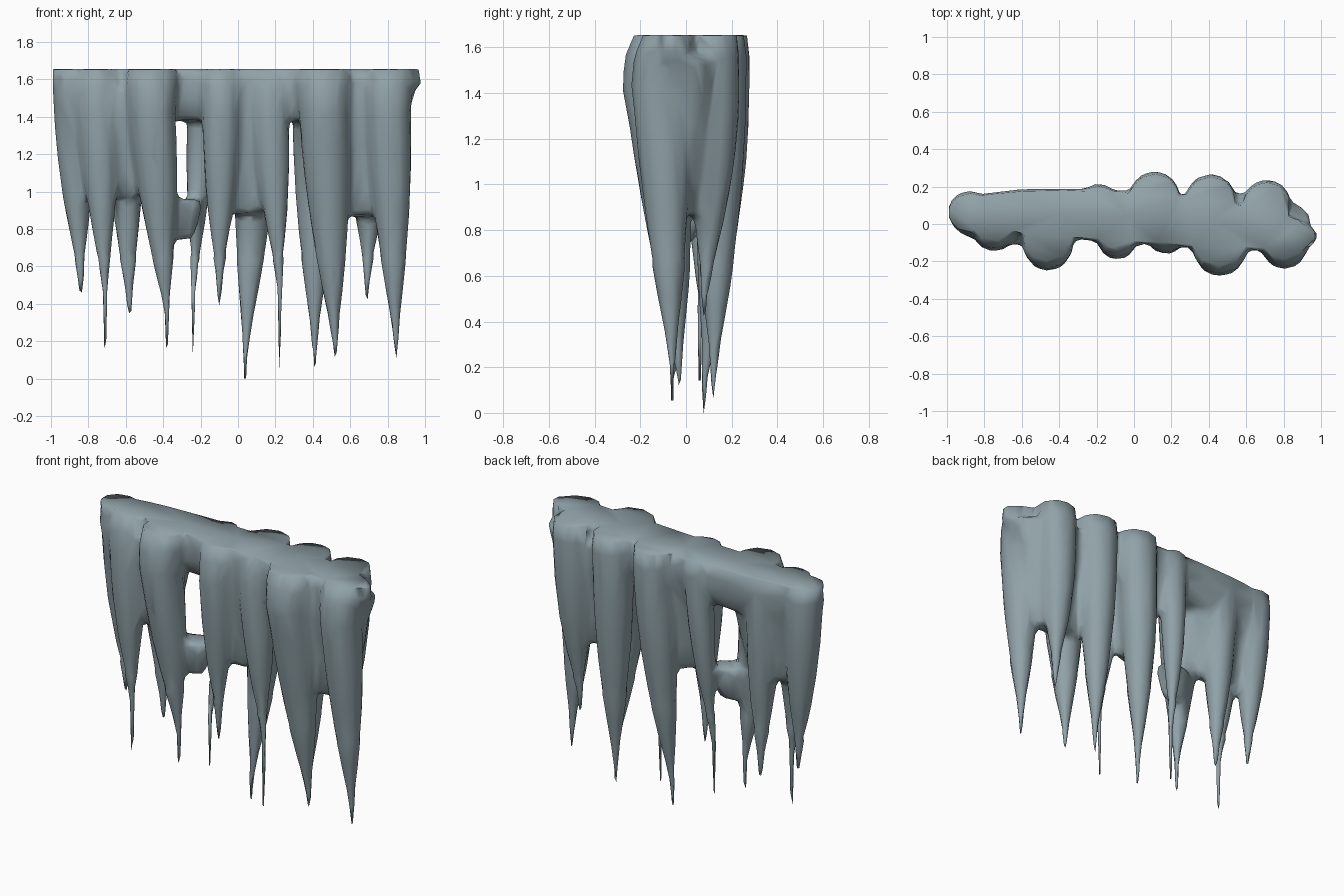
import bpy, bmesh, math

if "Cube" in bpy.data.objects:
    bpy.data.objects.remove(bpy.data.objects["Cube"])

TOP = 1.655
bm = bmesh.new()


def loft(rings, n=10, power=1.0):
    """Closed skin through oval rings given as (x, y, rx, ry, z)."""
    rows = []
    for x, y, rx, ry, z in rings:
        row = []
        for i in range(n):
            a = 2 * math.pi * (i + .5) / n
            c, s = math.cos(a), math.sin(a)
            row.append(bm.verts.new((x + rx * math.copysign(abs(c) ** power, c),
                                     y + ry * math.copysign(abs(s) ** power, s), z)))
        rows.append(row)
    faces = [bm.faces.new(rows[0]), bm.faces.new(rows[-1][::-1])]
    for a, b in zip(rows, rows[1:]):
        for i in range(n):
            j = (i + 1) % n
            faces.append(bm.faces.new((a[i], b[i], b[j], a[j])))
    bmesh.ops.recalc_face_normals(bm, faces=faces)
    return [v for row in rows for v in row]


def icicle(x, y, r, tip_x, tip_y, neck_z, tip_z):
    """Bulging stem that narrows to the neck, then a needle to the tip."""
    front = y < 0
    bend = .7 if front else 1.7
    rings = [(x, y + (.05 if front else -.01), r * 1.05, r * .95, TOP),
             (x, y + (.015 if front else 0), r * 1.08, r, 1.57)]
    start = 1.43
    for k in range(9):
        s = k / 8
        rad = max(r * (1 - s ** 1.9), .013)
        rings.append((x + (tip_x - x) * s, y + (tip_y - y) * s ** bend, rad, rad,
                      start + (neck_z - start) * s))
    rings.append((tip_x, tip_y, .007, .007, tip_z))
    loft(rings)


def web(x0, x1, y, depth, z0, z1, flare=0):
    """Thin sheet of ice between neighbours, flared on top, narrowing downwards."""
    x, rx = (x0 + x1) / 2, (x1 - x0) / 2
    rings = [(x, y, rx * (1 - .4 * t * t), depth * (1 - .5 * t), z0 + (z1 - z0) * t)
             for t in (0, .35, .7, 1)]
    if flare:
        rings = [(x, y, rx + flare, depth, z0 + .1),
                 (x, y, rx + flare * .7, depth, z0 + .03)] + rings[:]
        rings[2] = (x, y, rx, depth, z0 - .08)
    loft(rings, 16)


# top slab, slightly skewed, flaring to the upper rim
for v in loft([(0, 0, .97, .13, TOP), (0, 0, .995, .14, 1.58),
               (-.02, 0, .93, .135, 1.49), (-.03, 0, .88, .09, 1.38)], 28, .85):
    x = v.co.x
    v.co.y += .035 * (1 - x * x) - .07 * x

# icicles left to right: top x, y, radius; tip x, y; neck height, tip height
for row in [
    (-.88, .07, .11, -.84, .07, .5, .46), (-.75, -.04, .11, -.71, -.05, .45, .14),
    (-.61, .08, .11, -.58, .08, .38, .35), (-.46, -.125, .13, -.38, -.05, .34, .15),
    (-.19, .135, .085, -.24, .06, .46, .14), (-.09, -.09, .105, -.1, -.05, .46, .39),
    (.11, .16, .125, .038, .08, .13, 0), (.17, -.06, .105, .223, -.06, .48, .05),
    (.41, .145, .125, .41, .12, .16, .06), (.46, -.145, .14, .52, -.03, .18, .12),
    (.71, .12, .12, .69, .08, .5, .42), (.805, -.12, .125, .845, -.06, .2, .11),
]:
    icicle(*row)

# webs: left group, middle group, right group, bridge behind the arch
for row in [(-.93, -.36, .02, .13, 1.46, .98, .06), (-.15, .22, .03, .13, 1.46, .88, .09),
            (.34, .9, .01, .15, 1.46, .87, .06), (-.43, -.19, .0, .08, .96, .74)]:
    web(*row)

me = bpy.data.meshes.new("icicle_cluster")
bm.to_mesh(me)
bm.free()
ob = bpy.data.objects.new("icicle_cluster", me)
bpy.context.collection.objects.link(ob)
bpy.context.view_layer.objects.active = ob
ob.select_set(True)

# fuse all parts into one skin
mod = ob.modifiers.new("fuse", 'REMESH')
mod.mode = 'VOXEL'
mod.voxel_size = 0.011
bpy.ops.object.modifier_apply(modifier="fuse")

# melt the joints, leaving the tips and the flat top sharp
bm = bmesh.new()
bm.from_mesh(ob.data)
soft = [v for v in bm.verts if .65 < v.co.z < TOP - .015]
for _ in range(28):
    bmesh.ops.smooth_vert(bm, verts=soft, factor=.5,
                          use_axis_x=True, use_axis_y=True, use_axis_z=True)
bm.to_mesh(ob.data)
bm.free()

# reduce to a low-poly skin
mod = ob.modifiers.new("reduce", 'DECIMATE')
mod.ratio = 0.02
bpy.ops.object.modifier_apply(modifier="reduce")

ice = bpy.data.materials.new("grey_blue_ice")
ice.diffuse_color = (0.28, 0.36, 0.39, 1)
ice.use_nodes = True
ice.node_tree.nodes["Principled BSDF"].inputs["Base Color"].default_value = ice.diffuse_color
ob.data.materials.clear()
ob.data.materials.append(ice)
bpy.ops.object.shade_smooth()
